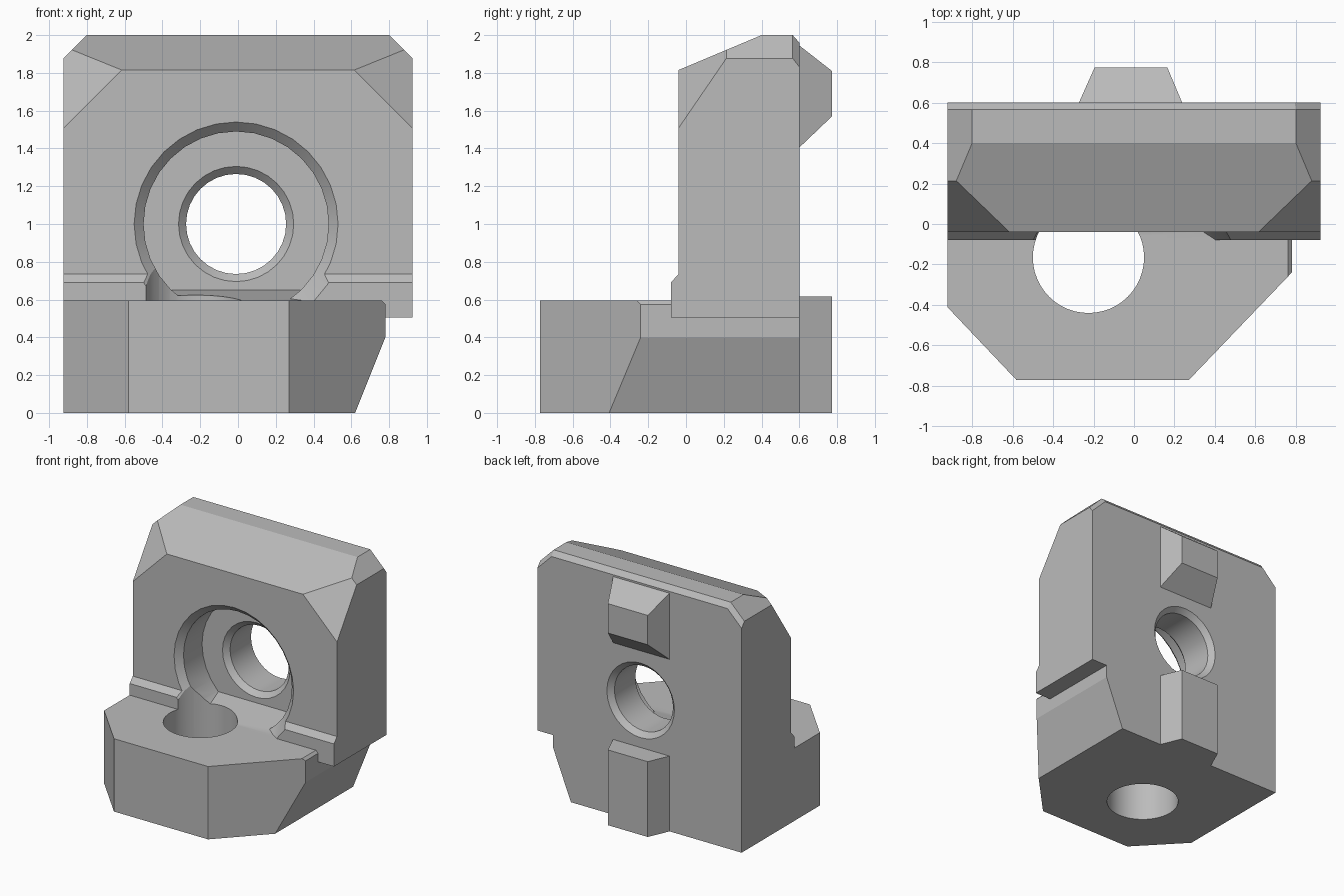
import bpy, bmesh, math
from mathutils import Vector

cube = bpy.data.objects.get("Cube")
if cube:
    bpy.data.objects.remove(cube, do_unlink=True)

grey = bpy.data.materials.new("light grey")
grey.use_nodes = True
colour = (0.5, 0.5, 0.5, 1)
grey.diffuse_color = colour
grey.node_tree.nodes["Principled BSDF"].inputs["Base Color"].default_value = colour


def prism(name, profile, axis, lo, hi, planes=()):
    """Extrude a profile along an axis, then trim it by (point, outward normal) planes."""
    bm = bmesh.new()

    def place(p, t):
        return {"x": (t, *p), "y": (p[0], t, p[1]), "z": (*p, t)}[axis]

    face = bm.faces.new([bm.verts.new(place(p, lo)) for p in profile])
    ext = bmesh.ops.extrude_face_region(bm, geom=[face])["geom"]
    shift = Vector(place((0, 0), hi - lo))
    bmesh.ops.translate(bm, verts=[g for g in ext if isinstance(g, bmesh.types.BMVert)], vec=shift)
    for point, normal in planes:
        cut = bmesh.ops.bisect_plane(bm, geom=bm.verts[:] + bm.edges[:] + bm.faces[:],
                                     plane_co=point, plane_no=normal, clear_outer=True)
        edges = [g for g in cut["geom_cut"] if isinstance(g, bmesh.types.BMEdge)]
        bmesh.ops.holes_fill(bm, edges=edges)
    return finish(name, bm)


def lathe(name, profile, centre, segments):
    """Spin a (radius, y) profile around the y direction."""
    bm = bmesh.new()
    verts = [bm.verts.new((r, y, 0)) for r, y in profile]
    edges = [bm.edges.new(pair) for pair in zip(verts, verts[1:])]
    bmesh.ops.spin(bm, geom=verts + edges, cent=(0, 0, 0), axis=(0, 1, 0),
                   angle=math.tau, steps=segments)
    bmesh.ops.remove_doubles(bm, verts=bm.verts[:], dist=0.0005)
    bmesh.ops.translate(bm, verts=bm.verts[:], vec=centre)
    return finish(name, bm)


def finish(name, bm):
    bmesh.ops.recalc_face_normals(bm, faces=bm.faces[:])
    mesh = bpy.data.meshes.new(name)
    bm.to_mesh(mesh)
    bm.free()
    mesh.materials.append(grey)
    obj = bpy.data.objects.new(name, mesh)
    bpy.context.collection.objects.link(obj)
    return obj


def combine(target, tool, operation):
    """Apply a boolean and drop the tool."""
    mod = target.modifiers.new(operation, "BOOLEAN")
    mod.operation, mod.object, mod.solver = operation, tool, "EXACT"
    bpy.context.view_layer.objects.active = target
    bpy.ops.object.modifier_apply(modifier=mod.name)
    bpy.data.objects.remove(tool, do_unlink=True)


# Upright plate with bevelled crown and corners
corners = []
for s in (-1, 1):
    corners += [((s * 0.92, 0, 1.88), (s, 0, 1)),
                ((s * 0.92, -0.04, 1.51), (s, -1.46, 1)),
                ((s * 0.92, 0.565, 1.88), (s, 1.3, 1))]
side = [(-0.08, 0.505), (-0.08, 0.69), (-0.04, 0.735), (-0.04, 1.815),
        (0.4, 2), (0.565, 2), (0.6, 1.96), (0.6, 0.505)]
body = prism("clamp_block", side, "x", -0.923, 0.923, corners)

# Round pocket with a chamfered bore through its floor
bore = [(0, -0.14), (0.64, -0.14), (0.49, 0.01), (0.49, 0.25), (0.305, 0.25), (0.265, 0.29),
        (0.265, 0.56), (0.345, 0.64), (0, 0.64)]
combine(body, lathe("bore_cutter", bore, (-0.01, 0, 1), 32), "DIFFERENCE")

# Foot with angled front and undercut side
plan = [(-0.923, 0.6), (-0.923, -0.41), (-0.58, -0.772), (0.27, -0.772), (0.78, -0.24), (0.78, 0.6)]
trims = [((0.78, 0, 0.4), (0.4, 0, -0.16)), ((0.78, 0, 0.575), (1, 0, 1))]
combine(body, prism("foot", plan, "z", 0, 0.595, trims), "UNION")

# Sloping ledge in the pocket
ledge = [(-0.04, 0.4), (-0.04, 0.595), (0.25, 0.65), (0.35, 0.65), (0.35, 0.4)]
combine(body, prism("pocket_ledge", ledge, "x", -0.45, 0.43), "UNION")

# Vertical bolt hole
ring = [(-0.225 + 0.275 * math.cos(math.tau * i / 48), -0.165 + 0.275 * math.sin(math.tau * i / 48))
        for i in range(48)]
combine(body, prism("bolt_hole_cutter", ring, "z", -0.1, 0.88), "DIFFERENCE")

# Tapered keys on the back
key = [(-0.29, 0.56), (-0.195, 0.773), (0.165, 0.773), (0.255, 0.56)]
slopes = [((0, 0.6, 1.945), (0, 0.135, 0.173)), ((0, 0.6, 1.405), (0, 0.165, -0.173))]
combine(body, prism("upper_key", key, "z", 1.3, 1.99, slopes), "UNION")
combine(body, prism("lower_key", key, "z", 0, 0.615), "UNION")

# Keep planes crisp and bores smooth
body.select_set(True)
bpy.context.view_layer.objects.active = body
bpy.ops.object.shade_smooth_by_angle(angle=math.radians(20))
